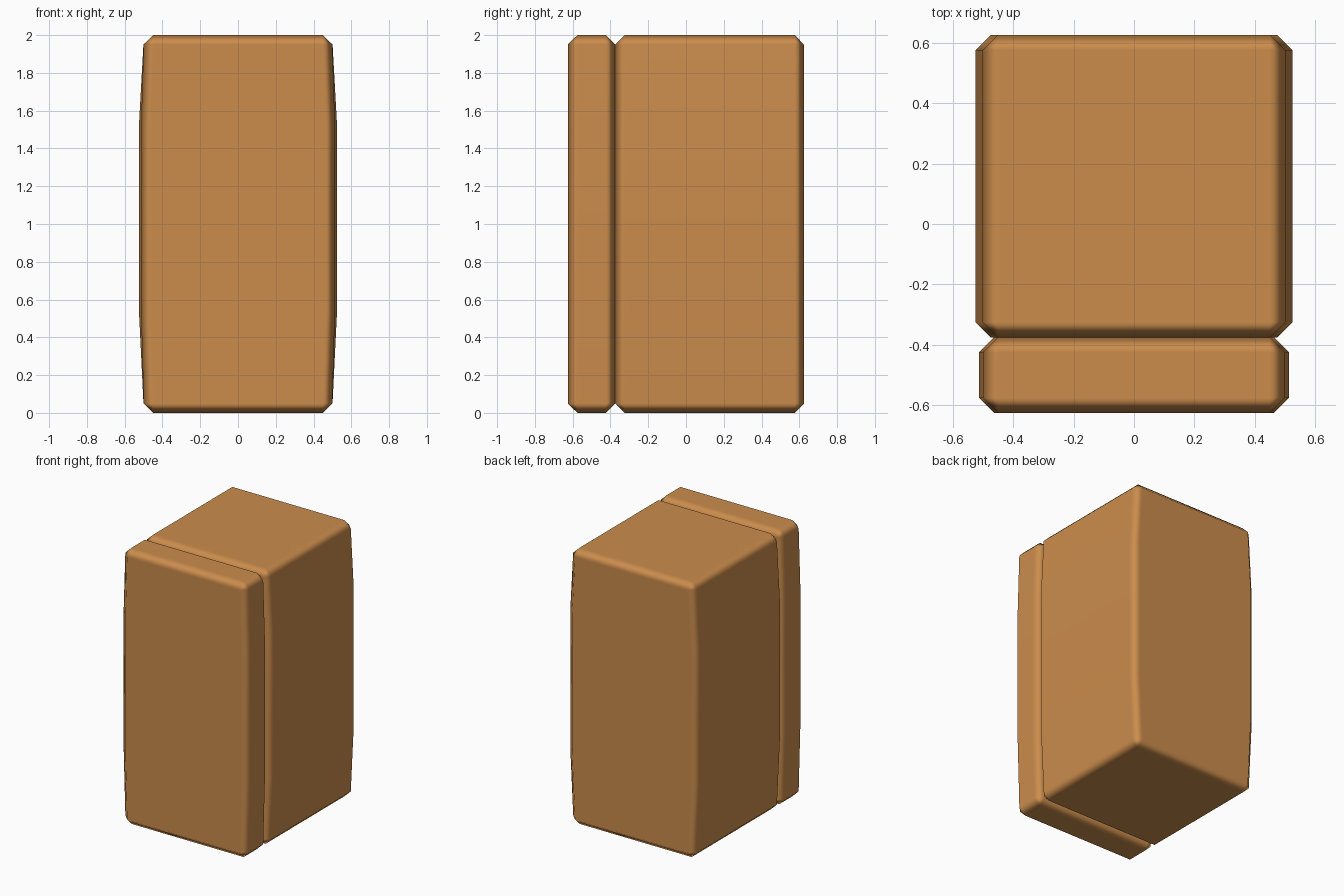
import bpy
import bmesh

if "Cube" in bpy.data.objects:
    bpy.data.objects.remove(bpy.data.objects["Cube"])

wood = bpy.data.materials.new("warm brown")
wood.diffuse_color = (0.60, 0.265, 0.073, 1)
wood.use_nodes = True
wood.node_tree.nodes["Principled BSDF"].inputs["Base Color"].default_value = wood.diffuse_color


def bulged_box(name, y0, y1, half_mid):
    """Two-unit tall box whose sides swell between z 0.53 and z 1.53, with chamfered edges."""
    bm = bmesh.new()
    rings = []
    for z, hx in ((0, 0.498), (0.53, half_mid), (1.53, half_mid), (2, 0.498)):
        rings.append([bm.verts.new(p) for p in
                      ((-hx, y0, z), (hx, y0, z), (hx, y1, z), (-hx, y1, z))])
    for a, b in zip(rings, rings[1:]):
        for i in range(4):
            j = (i + 1) % 4
            bm.faces.new((a[i], a[j], b[j], b[i]))
    bm.faces.new(rings[0][::-1])
    bm.faces.new(rings[-1])
    for f in bm.faces:
        f.smooth = True
    me = bpy.data.meshes.new(name)
    bm.to_mesh(me)
    bm.free()
    me.materials.append(wood)
    ob = bpy.data.objects.new(name, me)
    bpy.context.collection.objects.link(ob)
    # single chamfer, shaded so the big faces stay flat
    bev = ob.modifiers.new("chamfer", 'BEVEL')
    bev.width = 0.05
    bev.segments = 1
    bev.limit_method = 'ANGLE'
    bev.harden_normals = True


# main cabinet and the thinner front door
bulged_box("cabinet_body", -0.375, 0.625, 0.524)
bulged_box("front_door", -0.625, -0.375, 0.513)
